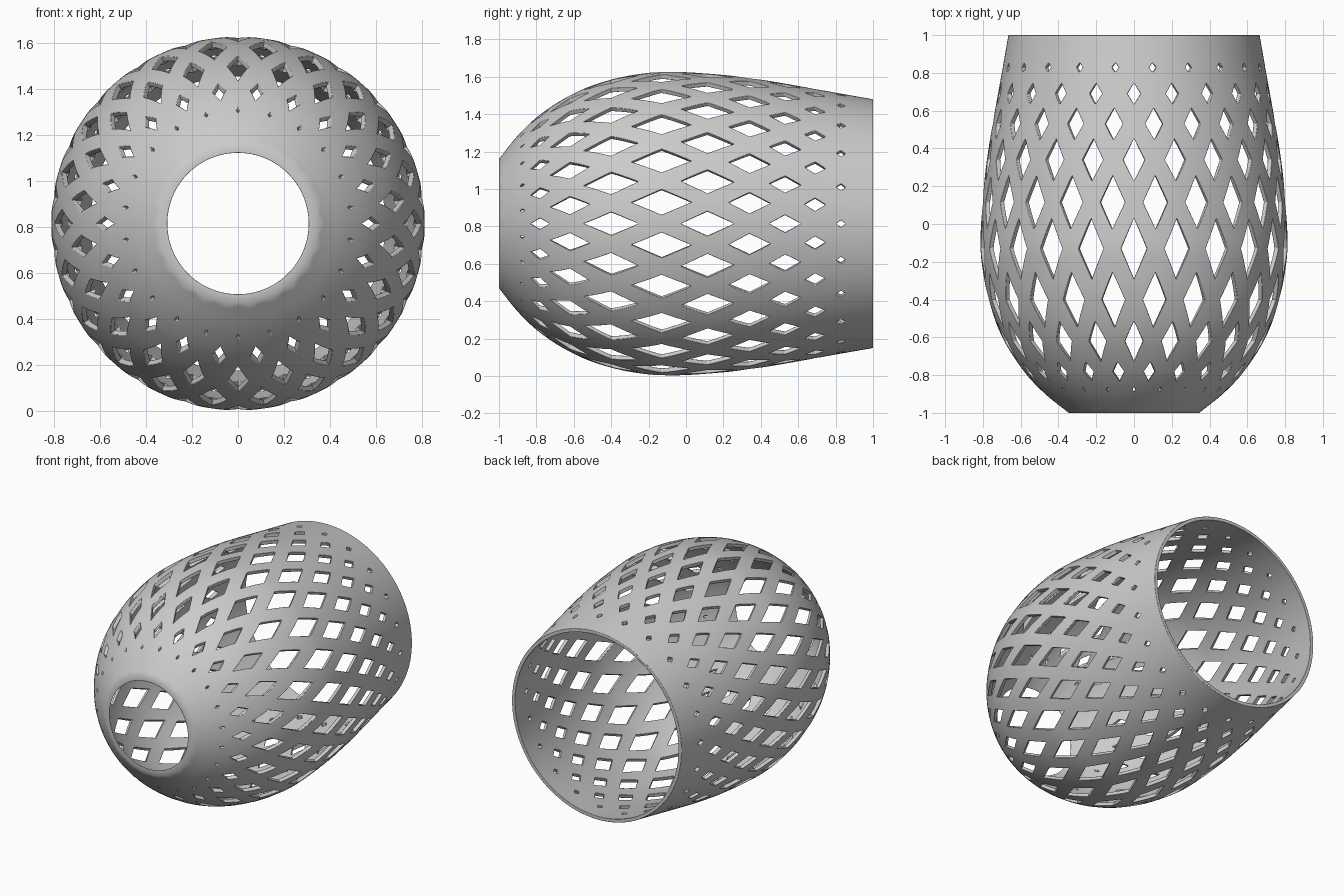
import bpy
import bmesh
from math import sin, cos, pi, sqrt

if "Cube" in bpy.data.objects:
    bpy.data.objects.remove(bpy.data.objects["Cube"])

N = 22              # openings per row
SEG = 6             # subdivisions per lattice edge
CZ = 0.815          # height of the horizontal axis
WALL = 0.024
STEP = 2 * pi / N

# outer profile: (y, radius)
PROFILE = [(-1, .345), (-.9, .47), (-.78, .583), (-.6, .697), (-.4, .77), (-.2, .807),
           (-.08, .813), (.2, .795), (.4, .77), (.6, .736), (.8, .70), (1, .665)]
# rows of diamond openings: (y, half length, half width)
ROWS = [(-.875, .012, .008), (-.78, .05, .03), (-.62, .105, .048), (-.40, .145, .062),
        (-.13, .16, .069), (.115, .142, .066), (.34, .112, .057), (.53, .085, .047),
        (.69, .056, .035), (.828, .025, .019)]
YS = [-.94] + [r[0] for r in ROWS] + [.92]


def slope(i):
    a, b = PROFILE[max(i - 1, 0)], PROFILE[min(i + 1, len(PROFILE) - 1)]
    return (b[1] - a[1]) / (b[0] - a[0])


def radius(y):
    i = 0
    while i < len(PROFILE) - 2 and y > PROFILE[i + 1][0]:
        i += 1
    (y0, r0), (y1, r1) = PROFILE[i], PROFILE[i + 1]
    h = y1 - y0
    t = (y - y0) / h
    return ((2*t**3 - 3*t*t + 1) * r0 + (t**3 - 2*t*t + t) * h * slope(i)
            + (3*t*t - 2*t**3) * r1 + (t**3 - t*t) * h * slope(i + 1))


def point(a, y, inner):
    r = radius(y)
    if inner:
        e = .005
        lo, hi = max(y - e, -1), min(y + e, 1)
        d = (radius(hi) - radius(lo)) / (hi - lo)
        r -= WALL * sqrt(1 + d * d)
    return (r * sin(a), y, CZ + r * cos(a))


index, params, faces = {}, [], []


def vid(a, y):
    a %= 2 * pi
    key = (round(a * 1e5) % round(2 * pi * 1e5), round(y * 1e5))
    if key not in index:
        index[key] = len(params)
        params.append((a, y))
    return index[key]


def lerp(p, q, t):
    return (p[0] + (q[0] - p[0]) * t, p[1] + (q[1] - p[1]) * t)


def strip(a0, a1, b0, b1, rings):
    """Grid of quads between the edge a0-a1 and the edge b0-b1."""
    g = [[vid(*lerp(lerp(a0, a1, s / SEG), lerp(b0, b1, s / SEG), k / rings))
          for s in range(SEG + 1)] for k in range(rings + 1)]
    for k in range(rings):
        for s in range(SEG):
            faces.append((g[k][s], g[k][s + 1], g[k + 1][s + 1], g[k + 1][s]))


# lattice cells: each a diamond ring around one opening
for i, (y, half, wide) in enumerate(ROWS):
    w = wide / radius(y)
    for k in range(N):
        c = (k + (i % 2) * .5) * STEP
        outer = [(c, YS[i]), (c + STEP / 2, y), (c, YS[i + 2]), (c - STEP / 2, y)]
        hole = [(c, y - half), (c + w, y), (c, y + half), (c - w, y)]
        for j in range(4):
            n = (j + 1) % 4
            strip(outer[j], outer[n], hole[j], hole[n], 2)

# solid bands from the zigzag lattice ends to both open rims
for k in range(N):
    for sgn in (-1, 1):
        a, b = k * STEP, (k + sgn * .5) * STEP
        p, q = (a, YS[0]), (b, YS[1])
        e0, e1 = (a, -1), (b, -1)
        strip(*((e0, e1, p, q) if sgn > 0 else (e1, e0, q, p)), 5)
        a, b = (k + .5) * STEP, (k + .5 + sgn * .5) * STEP
        p, q = (a, YS[-1]), (b, YS[-2])
        e0, e1 = (a, 1), (b, 1)
        strip(*((p, q, e0, e1) if sgn > 0 else (q, p, e1, e0)), 5)

# double the skin and close the wall along every open edge
n = len(params)
verts = [point(a, y, inner) for inner in (False, True) for a, y in params]
edges = {(f[i], f[(i + 1) % 4]) for f in faces for i in range(4)}
walls = [(b, a, a + n, b + n) for a, b in edges if (b, a) not in edges]
skin = [tuple(v + n for v in reversed(f)) for f in faces]
mesh = bpy.data.meshes.new("lattice_shell")
mesh.from_pydata(verts, [], faces + skin + walls)
bm = bmesh.new()
bm.from_mesh(mesh)
bmesh.ops.recalc_face_normals(bm, faces=bm.faces)
bm.to_mesh(mesh)
bm.free()

shell = bpy.data.objects.new("lattice_shell", mesh)
bpy.context.collection.objects.link(shell)

# softened opening edges
bev = shell.modifiers.new("soft_edges", 'BEVEL')
bev.width = .006
bev.segments = 2
bev.limit_method = 'ANGLE'
bev.angle_limit = .8

bpy.context.view_layer.objects.active = shell
shell.select_set(True)
bpy.ops.object.shade_smooth_by_angle(angle=.7)
